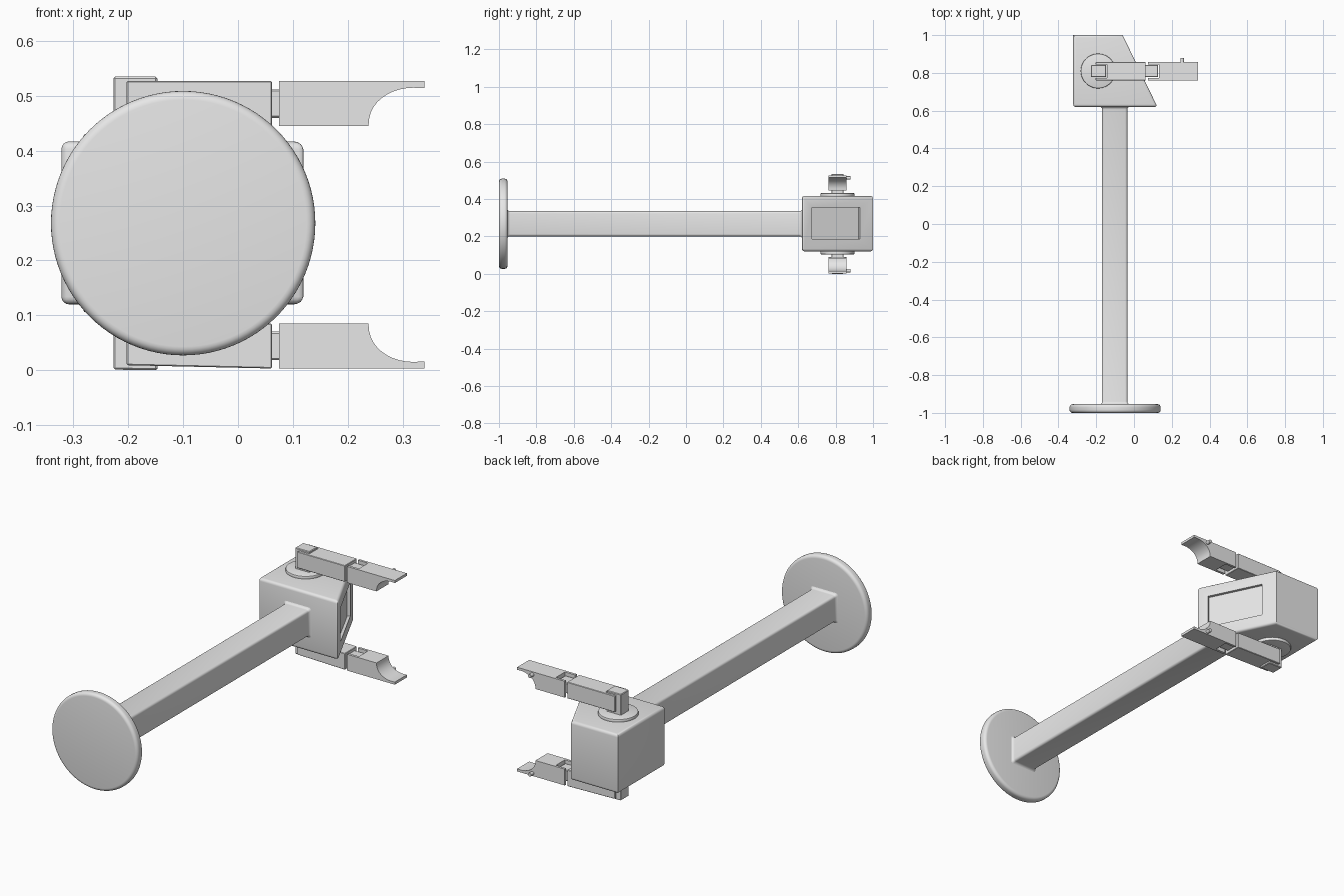
import bpy, bmesh
from math import pi, cos, sin, radians
from mathutils import Matrix, Vector

cube = bpy.data.objects.get("Cube")
if cube:
    bpy.data.objects.remove(cube)

grey = bpy.data.materials.new("plain_grey")
grey.use_nodes = True
grey.diffuse_color = (0.8, 0.8, 0.8, 1)
grey.node_tree.nodes["Principled BSDF"].inputs["Base Color"].default_value = (0.8, 0.8, 0.8, 1)

MIRROR = 0.536  # z + mirrored z


def lower(v):
    """Mirror a point of the upper finger to the slightly drooping lower one."""
    droop = 0.006 * min(max((v.x + 0.2) / 0.262, 0), 1)
    return Vector((v.x, v.y, MIRROR - v.z - droop))


def finish(name, bm, flip=None):
    if flip:
        for v in bm.verts:
            v.co = flip(v.co)
    bmesh.ops.recalc_face_normals(bm, faces=bm.faces)
    mesh = bpy.data.meshes.new(name)
    bm.to_mesh(mesh)
    bm.free()
    mesh.materials.append(grey)
    obj = bpy.data.objects.new(name, mesh)
    bpy.context.collection.objects.link(obj)
    return obj


def smooth(obj):
    bpy.ops.object.select_all(action='DESELECT')
    obj.select_set(True)
    bpy.context.view_layer.objects.active = obj
    bpy.ops.object.shade_smooth_by_angle(angle=radians(35))


def loft(rings):
    """Skin a list of equally long point rings and cap both ends."""
    bm = bmesh.new()
    rows = [[bm.verts.new(p) for p in ring] for ring in rings]
    n = len(rows[0])
    for a, b in zip(rows, rows[1:]):
        for i in range(n):
            bm.faces.new((a[i], a[(i + 1) % n], b[(i + 1) % n], b[i]))
    bm.faces.new(rows[0])
    bm.faces.new(rows[-1])
    return bm


def prism_z(points, z0, z1):
    return loft([[(x, y, z) for x, y in points] for z in (z0, z1)])


def prism_y(points, y0, y1):
    return loft([[(x, y, z) for x, z in points] for y in (y0, y1)])


def box(x0, x1, y0, y1, z0, z1):
    return prism_z([(x0, y0), (x1, y0), (x1, y1), (x0, y1)], z0, z1)


def bevel(bm, width, segments=1, keep=lambda e: True):
    bmesh.ops.bevel(bm, geom=[e for e in bm.edges if keep(e)], offset=width,
                    segments=segments, profile=0.5, affect='EDGES')
    return bm


def cut(obj, cutter):
    mod = obj.modifiers.new("cut", 'BOOLEAN')
    mod.operation, mod.solver, mod.object = 'DIFFERENCE', 'EXACT', cutter
    bpy.context.view_layer.objects.active = obj
    bpy.ops.object.modifier_apply(modifier=mod.name)
    bpy.data.objects.remove(cutter)


def cylinder(centre, radius, length, axis, sides=64):
    bm = bmesh.new()
    m = Matrix.Translation(centre)
    if axis == 'Y':
        m = m @ Matrix.Rotation(pi / 2, 4, 'X')
    bmesh.ops.create_cone(bm, cap_ends=True, segments=sides, radius1=radius,
                          radius2=radius, depth=length, matrix=m)
    return bm


def rim(e):
    return any(len(f.verts) > 4 for f in e.link_faces)


# Round base plate
plate = cylinder((-0.1, -0.977, 0.268), 0.241, 0.046, 'Y', 96)
smooth(finish("base_plate", bevel(plate, 0.016, 5, rim)))


# Square arm with rounded edges and a fillet at each end
def square_ring(y, half, r=0.012):
    pts = []
    for k, (sx, sz) in enumerate([(1, 1), (-1, 1), (-1, -1), (1, -1)]):
        for j in range(5):
            a = k * pi / 2 + j * pi / 8
            pts.append((-0.102 + sx * (half - r) + r * cos(a), y,
                        0.268 + sz * (half - r) + r * sin(a)))
    return pts


flare = [(0.016 * (1 - sin(t * pi / 8)), 0.016 * (1 - cos(t * pi / 8))) for t in range(5)]
front = [square_ring(-0.956 + d, 0.067 + w) for w, d in flare]
back = [square_ring(0.622 - d, 0.067 + w) for w, d in reversed(flare)]
smooth(finish("arm", loft(front + back)))

# Wedge-shaped head with a recessed panel on its slanted side
a, b = Vector((0.124, 0.62)), Vector((-0.06, 1.0))
head = prism_z([(-0.322, 0.62), a, b, (-0.322, 1.0)], 0.12, 0.417)


def not_upright(e):
    d = e.verts[0].co - e.verts[1].co
    return abs(d.z) < 0.1 or min(v.co.y for v in e.verts) < 0.7


head = finish("head", bevel(head, 0.014, 4, not_upright))
normal = Vector((b.y - a.y, a.x - b.x)).normalized()
p, q = a.lerp(b, 0.14), a.lerp(b, 0.815)
panel = prism_z([p + normal * 0.05, q + normal * 0.05,
                 q - normal * 0.014, p - normal * 0.014], 0.185, 0.355)
cut(head, finish("panel_cutter", panel))
smooth(head)

# Finger tip profile with a concave inner curve
tip_profile = [(0.075, 0.527), (0.075, 0.445), (0.238, 0.445)]
for i in range(1, 11):
    t = i / 10 * pi / 2
    tip_profile.append((0.32 - 0.082 * cos(t), 0.445 + 0.07 * sin(t) ** 0.9))
tip_profile += [(0.34, 0.514), (0.34, 0.527)]

# Two opposed fingers
for side, flip in (("upper", None), ("lower", lower)):
    pad = cylinder((-0.19, 0.81, 0.421), 0.092, 0.02, 'Z')
    smooth(finish(side + "_pivot_pad", bevel(pad, 0.005, 2, rim), flip))
    post = box(-0.227, -0.147, 0.777, 0.842, 0.425, 0.535)
    finish(side + "_post", bevel(post, 0.003), flip)

    bar = finish(side + "_finger_bar", bevel(box(-0.203, 0.062, 0.761, 0.857, 0.445, 0.527), 0.002), flip)
    cut(bar, finish("slot_cutter", box(-0.3, -0.144, 0.774, 0.845, 0.4, 0.6), flip))

    tip = finish(side + "_finger_tip", prism_y(tip_profile, 0.761, 0.857), flip)
    cut(tip, finish("slot_cutter", box(0.05, 0.132, 0.774, 0.845, 0.4, 0.6), flip))
    smooth(tip)

    finish(side + "_hinge", bevel(box(0.05, 0.128, 0.777, 0.842, 0.46, 0.512), 0.003), flip)
    smooth(finish(side + "_pin", cylinder((0.255, 0.866, 0.513), 0.009, 0.026, 'Y', 20), flip))
